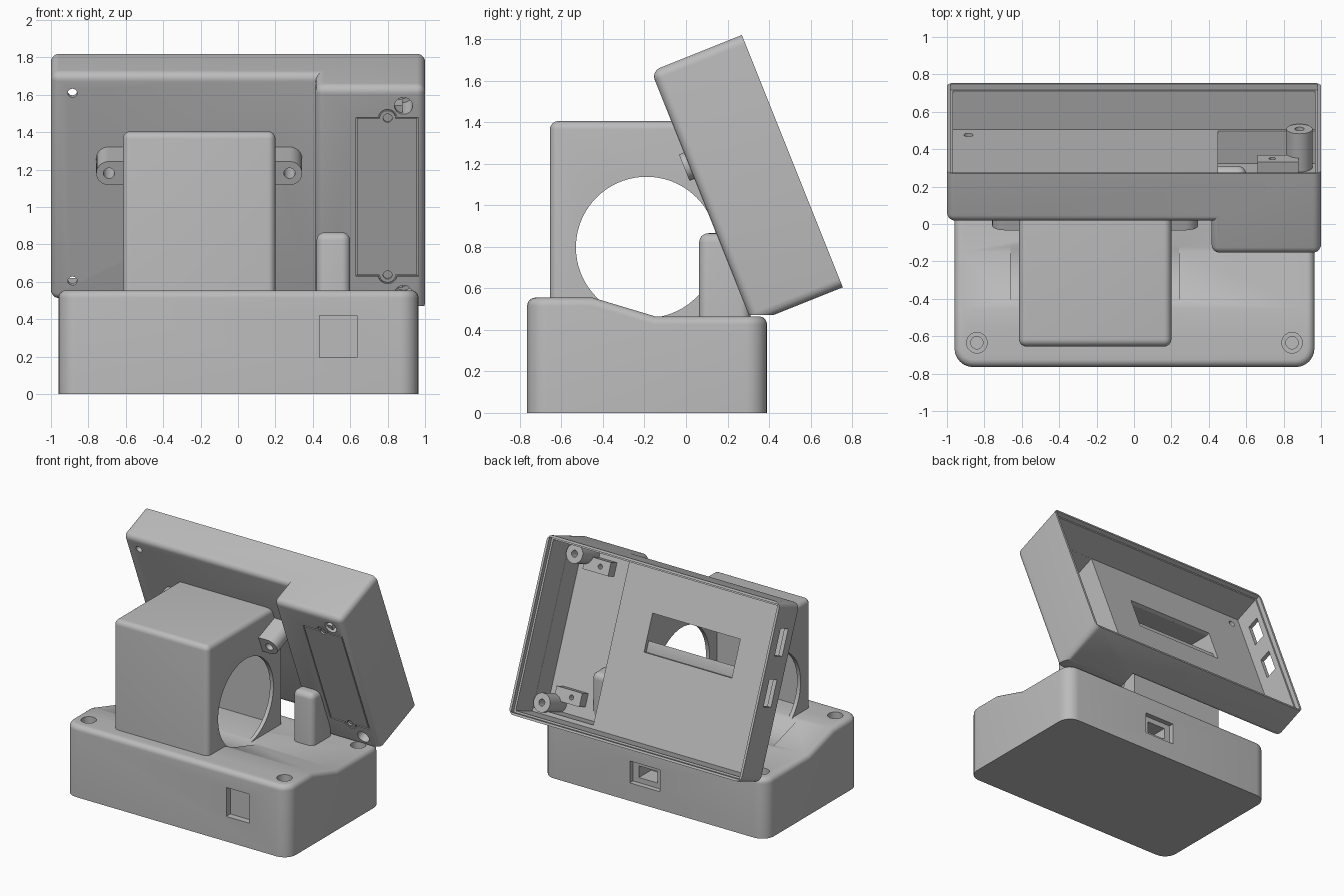
import bpy, bmesh, math
from mathutils import Matrix

if "Cube" in bpy.data.objects:
    bpy.data.objects.remove(bpy.data.objects["Cube"])

grey = bpy.data.materials.new("matte_grey")
grey.use_nodes = True
grey.diffuse_color = (0.5, 0.5, 0.5, 1)
grey.node_tree.nodes["Principled BSDF"].inputs["Base Color"].default_value = (0.5, 0.5, 0.5, 1)

# Tilted frame of the display case: origin at its lower rear edge, local -y into the case
TILT = Matrix.Translation((0, 0.755, 0.605)) @ Matrix.Rotation(math.radians(21.8), 4, "X")
parts = []


def place(p, axis, h):
    return {"X": (h, p[0], p[1]), "Y": (p[0], h, p[1]), "Z": (p[0], p[1], h)}[axis]


def prism(name, pts, axis, a, b, bevels=(), frame=None, keep=True):
    """Extrude a 2D outline along an axis; bevels are (edge rule, radius) pairs."""
    bm = bmesh.new()
    low = [bm.verts.new(place(p, axis, a)) for p in pts]
    high = [bm.verts.new(place(p, axis, b)) for p in pts]
    bm.faces.new(low)
    bm.faces.new(high)
    for i in range(len(pts)):
        j = (i + 1) % len(pts)
        bm.faces.new((low[i], low[j], high[j], high[i]))
    bmesh.ops.recalc_face_normals(bm, faces=bm.faces)
    for rule, radius in bevels:
        bm.normal_update()
        edges = [e for e in bm.edges if rule(e)]
        bmesh.ops.bevel(bm, geom=edges, offset=radius, offset_type="OFFSET",
                        segments=6, profile=0.5, affect="EDGES", clamp_overlap=True)
    if frame:
        bm.transform(frame)
    mesh = bpy.data.meshes.new(name)
    bm.to_mesh(mesh)
    bm.free()
    mesh.materials.append(grey)
    obj = bpy.data.objects.new(name, mesh)
    bpy.context.collection.objects.link(obj)
    if keep:
        parts.append(obj)
    return obj


def block(name, lo, hi, **kw):
    rect = [(lo[0], lo[1]), (hi[0], lo[1]), (hi[0], hi[1]), (lo[0], hi[1])]
    return prism(name, rect, "Z", lo[2], hi[2], **kw)


def disc(c, r, n=32):
    return [(c[0] + r * math.cos(2 * math.pi * i / n),
             c[1] + r * math.sin(2 * math.pi * i / n)) for i in range(n)]


def rod(name, c, r, axis, a, b, n=32, **kw):
    return prism(name, disc(c, r, n), axis, a, b, **kw)


def cut(targets, cutter):
    """Subtract the cutter from each target, then discard it."""
    for obj in targets:
        mod = obj.modifiers.new("cut", "BOOLEAN")
        mod.operation, mod.solver, mod.object = "DIFFERENCE", "EXACT", cutter
        bpy.context.view_layer.update()
        dg = bpy.context.evaluated_depsgraph_get()
        mesh = bpy.data.meshes.new_from_object(obj.evaluated_get(dg))
        obj.modifiers.clear()
        obj.data = mesh
    bpy.data.objects.remove(cutter)


def cut_block(targets, lo, hi, frame=None):
    cut(targets, block("cutter", lo, hi, frame=frame, keep=False))


def cut_rod(targets, c, r, axis, a, b, n=32, frame=None):
    cut(targets, rod("cutter", c, r, axis, a, b, n, frame=frame, keep=False))


def both(test):
    return lambda e: all(test(v.co) for v in e.verts)


def upright(e):
    d = e.verts[0].co - e.verts[1].co
    return abs(d.x) + abs(d.y) < 1e-4


def top_rim(e):
    n = sorted(abs(f.normal.z) for f in e.link_faces)
    return n[0] < 0.1 and n[1] > 0.5 and max(f.normal.z for f in e.link_faces) > 0.5


# Base with stepped top
base = prism("base", [(-0.765, 0), (0.39, 0), (0.39, 0.465), (-0.15, 0.465),
                      (-0.45, 0.555), (-0.765, 0.555)], "X", -0.96, 0.965,
             bevels=[(upright, 0.1), (top_rim, 0.04)])
for x in (-0.84, 0.845):
    for y, top in ((-0.635, 0.555), (0.27, 0.465)):
        cut_rod([base], (x, y), 0.055, "Z", top - 0.06, 1)
        cut_rod([base], (x, y), 0.033, "Z", top - 0.2, 1)
cut_block([base], (0.435, -0.9, 0.195), (0.635, -0.715, 0.42))

# Rear cable port
cut_block([base], (-0.05, 0.35, 0.14), (0.21, 0.5, 0.31))
cut_block([base], (0.0, 0.2, 0.18), (0.16, 0.5, 0.27))

# Hollow housing with round side openings
housing = prism("housing", [(-0.655, 0.44), (0.245, 0.44), (0.245, 1.114),
                            (0.129, 1.405), (-0.655, 1.405)], "X", -0.615, 0.2,
                bevels=[(lambda e: (both(lambda c: c.z > 1.4)(e)
                                    and not both(lambda c: c.y > 0)(e))
                         or (both(lambda c: c.y < -0.65)(e)
                             and not both(lambda c: c.z < 0.5)(e)), 0.04)])
cut_block([housing], (-0.585, -0.625, 0.47), (0.17, 0.215, 1.375))
cut_rod([housing, base], (-0.19, 0.797), 0.34, "X", -0.66, 0.24, n=72)

# Support post
block("support_post", (0.42, 0.063, 0.44), (0.6, 0.31, 0.865),
      bevels=[(lambda e: not both(lambda c: c.z < 0.5)(e), 0.045)])

# Display case: shallow tray with a deeper bay on the left
H, SHALLOW, DEEP = 1.308, -0.285, -0.47


def case_edge(e):
    rear = both(lambda c: c.y > -0.001)(e)
    inner = both(lambda c: abs(c.x - 0.415) < 0.001 and abs(c.y - SHALLOW) < 0.001)(e)
    return not rear and not inner


case = prism("display_case", [(-1, 0), (1, 0), (1, DEEP), (0.415, DEEP),
                              (0.415, SHALLOW), (-1, SHALLOW)], "Z", 0, H,
             bevels=[(case_edge, 0.045)], frame=TILT)
cut_block([case], (-0.982, -0.035, 0.018), (0.982, 0.1, H - 0.018), TILT)
cut_block([case], (-0.968, SHALLOW + 0.03, 0.032), (0.968, 0.05, H - 0.032), TILT)
cut_block([case], (0.45, DEEP + 0.03, 0.06), (0.967, -0.1, H - 0.033), TILT)
cut_block([case], (-1.2, -0.2, -0.2), (1.2, 1, 0.472))

# Viewing window, side slots and small corner holes
cut_block([case], (-0.585, -0.4, 0.66), (0.17, -0.2, 0.943), TILT)
for z in (0.65, 1.02):
    cut_block([case], (-1.1, -0.18, z - 0.1), (-0.9, -0.08, z + 0.1), TILT)
for z in (0.114, 1.196):
    cut_rod([case], (-0.885, z), 0.025, "Y", -0.4, -0.2, frame=TILT)

# Screw bosses inside the deep bay
for name, z in (("lower_boss", 0.114), ("upper_boss", 1.196)):
    boss = rod(name, (0.885, z), 0.07, "Y", DEEP + 0.02, -0.22, frame=TILT)
    cut_rod([case, boss], (0.885, z), 0.048, "Y", -0.6, -0.3, frame=TILT)
    cut_rod([boss], (0.885, z), 0.025, "Y", -0.6, -0.1, frame=TILT)

# Access door set into the front of the bay, with screw tabs
LO, HI, GAP = (0.63, 0.214), (0.965, 1.13), 0.007
cut_block([case], (LO[0], DEEP - 0.1, LO[1]), (HI[0], DEEP + 0.015, HI[1]), TILT)
for z in (0.222, 1.125):
    cut_rod([case], (0.8, z), 0.05, "Y", DEEP - 0.1, DEEP + 0.015, frame=TILT)
door = block("access_door", (LO[0] + GAP, DEEP, LO[1] + GAP),
             (HI[0] - GAP, DEEP + 0.02, HI[1] - GAP), frame=TILT)
for name, z in (("lower_door_tab", 0.222), ("upper_door_tab", 1.125)):
    tab = rod(name, (0.8, z), 0.05 - GAP, "Y", DEEP + 0.0005, DEEP + 0.02, frame=TILT)
    cut_rod([door, tab], (0.8, z), 0.024, "Y", DEEP - 0.1, DEEP + 0.012, frame=TILT)

# Door seats inside the bay
for name, z in (("lower_door_seat", 0.19), ("upper_door_seat", 1.14)):
    seat = block(name, (0.66, DEEP + 0.02, z - 0.05), (0.88, -0.36, z + 0.05), frame=TILT)
    cut_rod([seat], (0.74, z), 0.018, "Y", -0.42, -0.3, n=16, frame=TILT)

# Mounting lugs on both sides of the housing
for name, x, side, wall in (("right_lug", -0.69, -1, -0.6), ("left_lug", 0.275, 1, 0.185)):
    r, z = 0.068, 0.818
    arc = [(x + side * r * math.cos(t), z + r * math.sin(t))
           for t in (math.pi * (i / 16 - 0.5) for i in range(17))]
    lug = prism(name, [(wall, z - r)] + arc + [(wall, z + r)], "Y", -0.495, -0.28, frame=TILT)
    cut_rod([lug], (x, z), 0.03, "Y", -0.6, -0.34, frame=TILT)

# Smooth rounded edges while keeping corners crisp
bpy.ops.object.select_all(action="DESELECT")
for obj in parts:
    obj.select_set(True)
bpy.context.view_layer.objects.active = base
bpy.ops.object.shade_smooth_by_angle(angle=math.radians(30))
